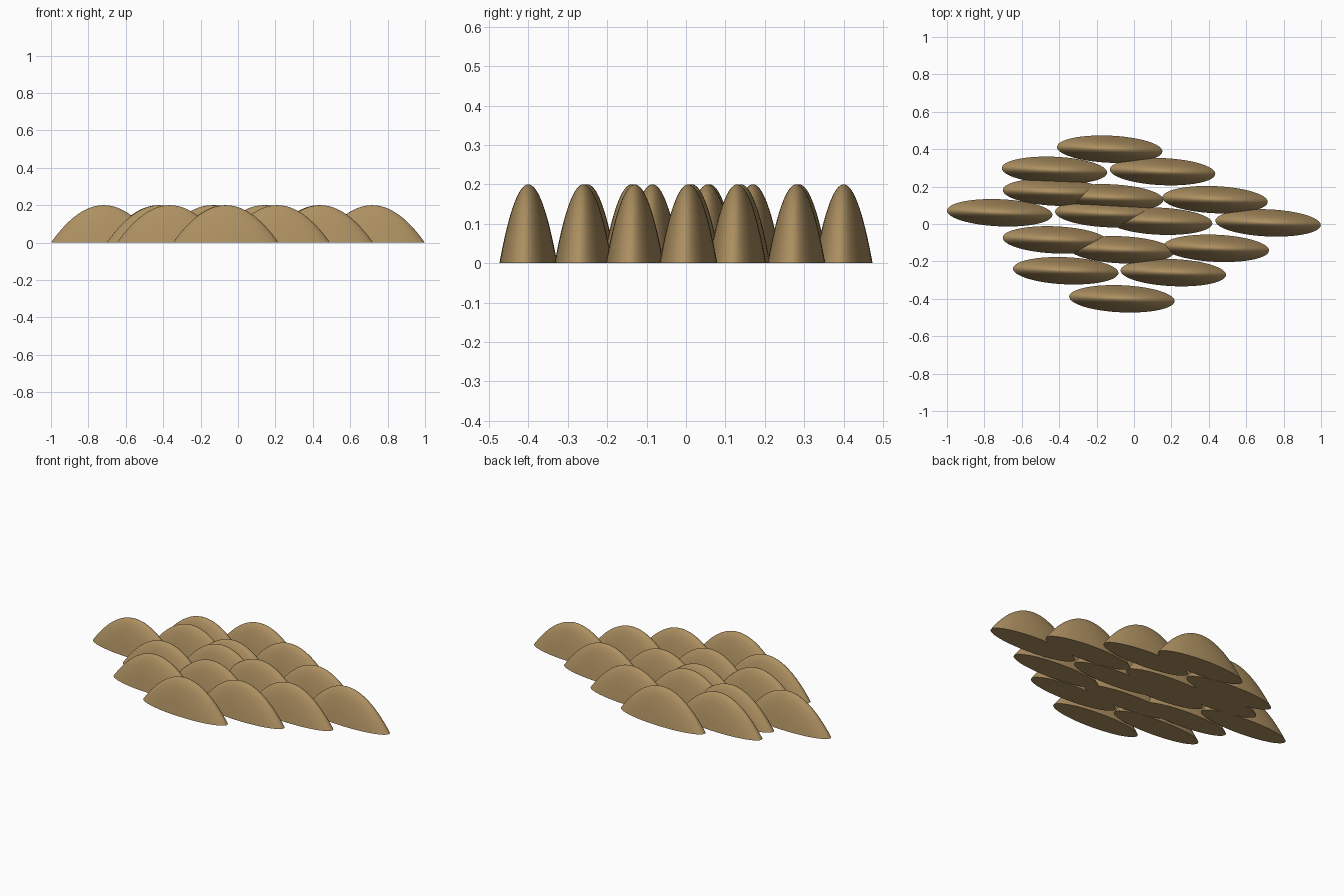
import bpy, bmesh, math

if "Cube" in bpy.data.objects:
    bpy.data.objects.remove(bpy.data.objects["Cube"])

# half length, half thickness, height and slight turn of every scale
RX, RY, H, TURN = 0.282, 0.0725, 0.2, math.radians(-2.5)
SEG, RINGS = 64, 16

# bark-brown material
brown = bpy.data.materials.new("scale_brown")
brown.diffuse_color = (0.42, 0.28, 0.12, 1)
brown.use_nodes = True
brown.node_tree.nodes["Principled BSDF"].inputs["Base Color"].default_value = brown.diffuse_color

# staggered diamond layout, four diagonal rows of four
CENTRES = [
    (-0.13, 0.40), (0.153, 0.28), (0.433, 0.13), (0.717, 0.006),
    (-0.425, 0.287), (-0.125, 0.14), (0.137, 0.015), (0.44, -0.13),
    (-0.42, 0.17), (-0.14, 0.055), (-0.068, -0.138), (0.21, -0.26),
    (-0.718, 0.06), (-0.42, -0.085), (-0.365, -0.25), (-0.065, -0.40),
]


def scale_mesh():
    """Narrow parabolic dome with a flat base."""
    bm = bmesh.new()
    rings = []
    for i in range(RINGS):
        r = 1 - i / RINGS
        rings.append([bm.verts.new((RX * r * math.cos(2 * math.pi * k / SEG),
                                    RY * r * math.sin(2 * math.pi * k / SEG),
                                    H * (1 - r * r))) for k in range(SEG)])
    top = bm.verts.new((0, 0, H))
    for k in range(SEG):
        n = (k + 1) % SEG
        for a, b in zip(rings, rings[1:]):
            bm.faces.new((a[k], a[n], b[n], b[k]))
        bm.faces.new((rings[-1][k], rings[-1][n], top))
    bm.faces.new(rings[0][::-1])
    for f in bm.faces:
        f.smooth = len(f.verts) < 5
    mesh = bpy.data.meshes.new("scale")
    bm.to_mesh(mesh)
    bm.free()
    mesh.materials.append(brown)
    return mesh


# place the scales
mesh = scale_mesh()
for i, (x, y) in enumerate(CENTRES, 1):
    ob = bpy.data.objects.new(f"scale_{i:02d}", mesh)
    ob.location = (x, y, 0)
    ob.rotation_euler.z = TURN
    bpy.context.collection.objects.link(ob)
